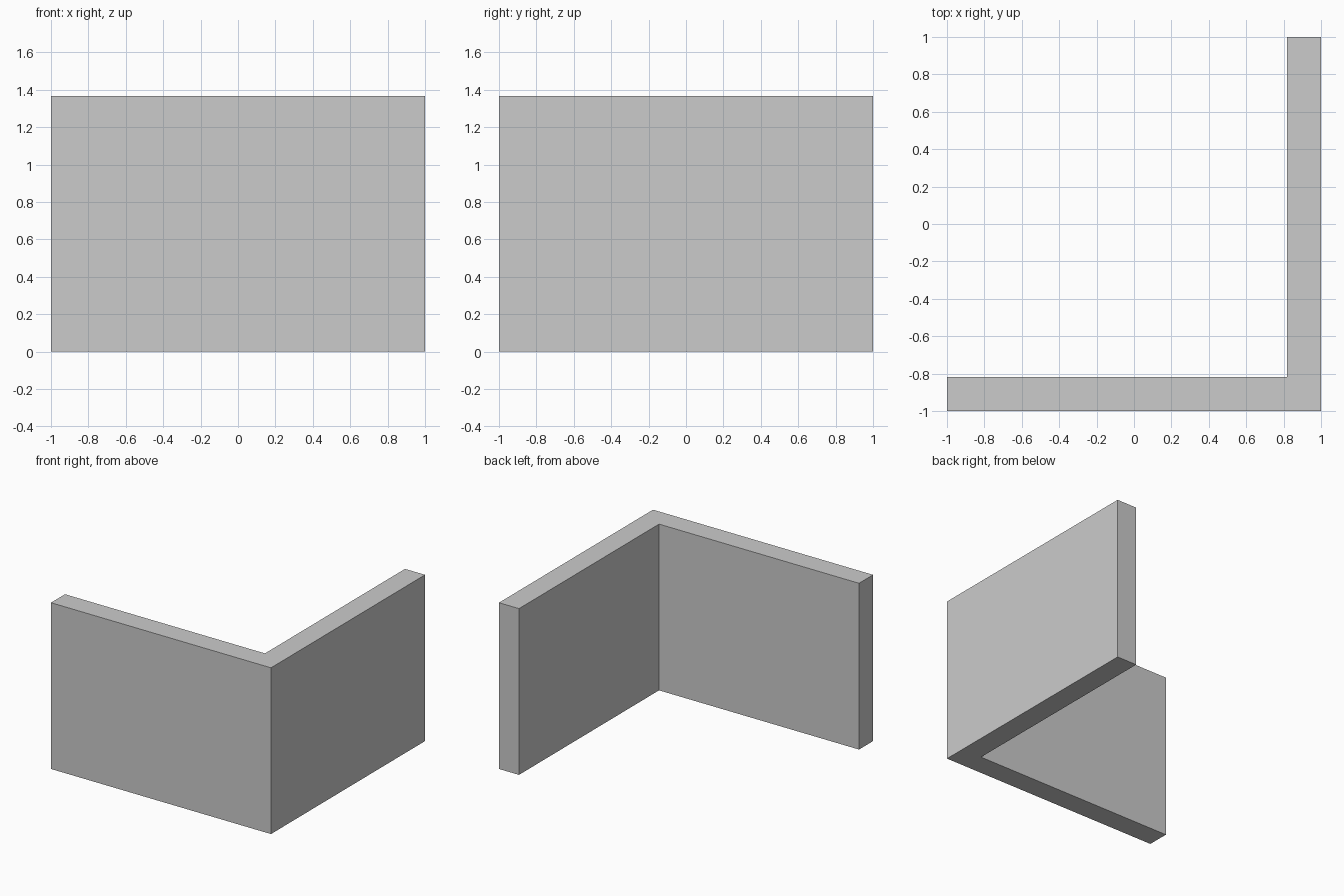
import bpy
import bmesh

if "Cube" in bpy.data.objects:
    bpy.data.objects.remove(bpy.data.objects["Cube"])

HEIGHT = 1.366
INNER = 0.818  # distance of the inner faces from the centre

# L-shaped wall footprint, counter-clockwise
footprint = [(-1, -1), (1, -1), (1, 1), (INNER, 1), (INNER, -INNER), (-1, -INNER)]

# Corner wall: footprint extruded straight up
bm = bmesh.new()
base = bm.faces.new([bm.verts.new((x, y, 0)) for x, y in footprint])
result = bmesh.ops.extrude_face_region(bm, geom=[base], use_keep_orig=True)
top_verts = [v for v in result["geom"] if isinstance(v, bmesh.types.BMVert)]
bmesh.ops.translate(bm, verts=top_verts, vec=(0, 0, HEIGHT))
bmesh.ops.recalc_face_normals(bm, faces=bm.faces)

mesh = bpy.data.meshes.new("corner_wall")
bm.to_mesh(mesh)
bm.free()
bpy.context.collection.objects.link(bpy.data.objects.new("corner_wall", mesh))
